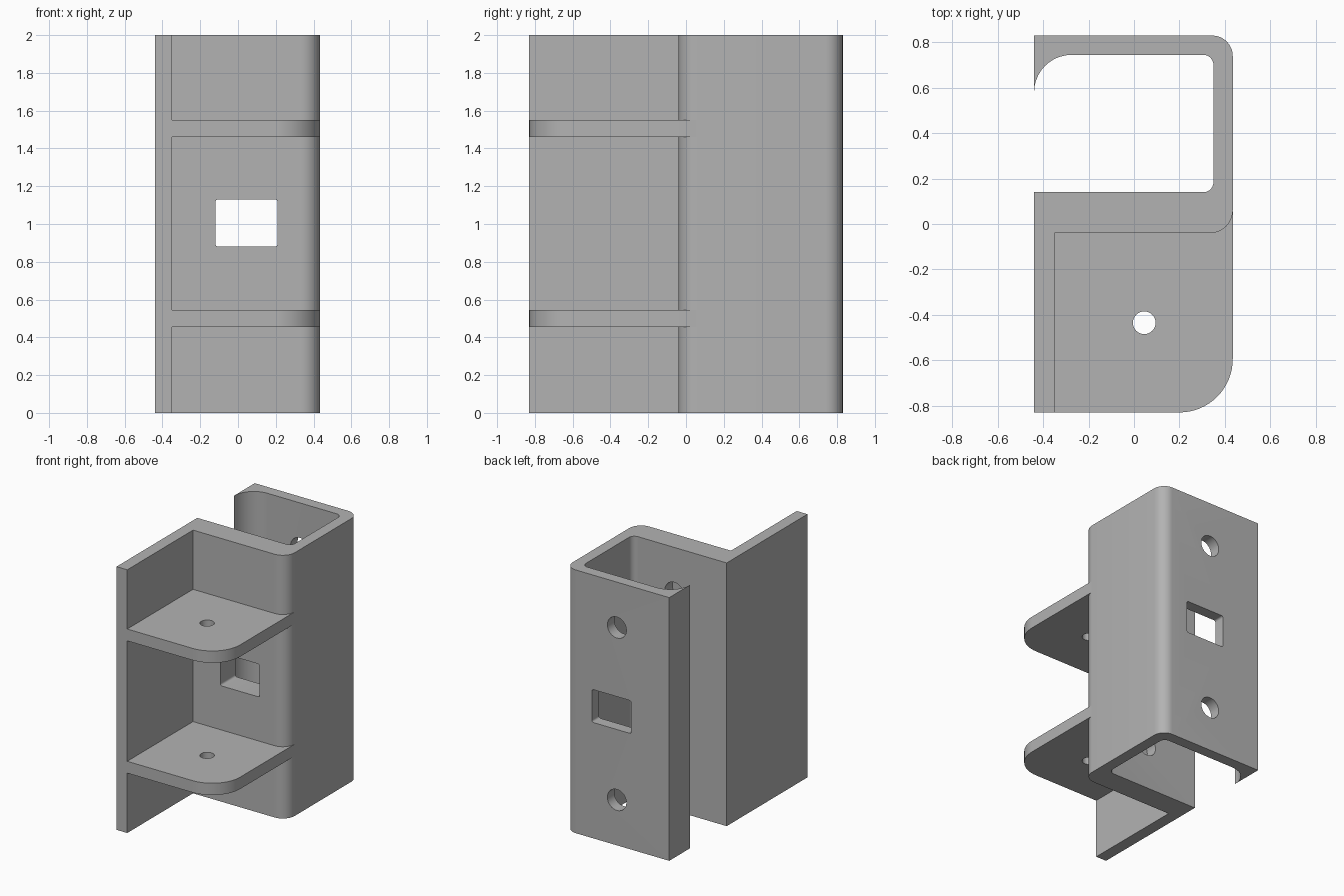
import bpy
import bmesh
import math
from mathutils import Vector

cube = bpy.data.objects.get("Cube")
if cube:
    bpy.data.objects.remove(cube)

grey = bpy.data.materials.new("plain_grey")
grey.use_nodes = True
grey.diffuse_color = (0.45, 0.45, 0.45, 1)
grey.node_tree.nodes["Principled BSDF"].inputs["Base Color"].default_value = grey.diffuse_color


def rounded(corners, steps=10):
    """Outline from (x, y, radius) right-angled corners."""
    out = []
    for i, (x, y, r) in enumerate(corners):
        p = Vector((x, y))
        if r == 0:
            out.append(p)
            continue
        a = (Vector(corners[i - 1][:2]) - p).normalized() * r
        b = (Vector(corners[(i + 1) % len(corners)][:2]) - p).normalized() * r
        for k in range(steps + 1):
            t = math.pi / 2 * k / steps
            out.append(p + a * (1 - math.sin(t)) + b * (1 - math.cos(t)))
    return out


def circle(x, y, r, sides=32):
    return [Vector((x + r * math.cos(math.tau * k / sides),
                    y + r * math.sin(math.tau * k / sides))) for k in range(sides)]


def prism(name, outline, low, high, lying=False):
    """Extrude an outline along z, or along -y when lying."""
    bm = bmesh.new()
    face = bm.faces.new([bm.verts.new((p.x, p.y, low)) for p in outline])
    top = bmesh.ops.extrude_face_region(bm, geom=[face])["geom"]
    verts = [v for v in top if isinstance(v, bmesh.types.BMVert)]
    bmesh.ops.translate(bm, vec=(0, 0, high - low), verts=verts)
    if lying:
        for v in bm.verts:
            v.co = (v.co.x, -v.co.z, v.co.y)
    bmesh.ops.recalc_face_normals(bm, faces=bm.faces)
    mesh = bpy.data.meshes.new(name)
    bm.to_mesh(mesh)
    bm.free()
    mesh.materials.append(grey)
    obj = bpy.data.objects.new(name, mesh)
    bpy.context.collection.objects.link(obj)
    return obj


def cut(target, cutter):
    cutter.hide_render = True
    mod = target.modifiers.new("cut", 'BOOLEAN')
    mod.operation = 'DIFFERENCE'
    mod.solver = 'EXACT'
    mod.object = cutter
    bpy.context.view_layer.objects.active = target
    bpy.ops.object.modifier_apply(modifier=mod.name)
    bpy.data.objects.remove(cutter)


# Full-height folded bracket section with a hooked lip at the back
section = rounded([
    (-0.44, -0.83, 0), (-0.35, -0.83, 0), (-0.35, -0.04, 0),
    (0.435, -0.04, 0.1), (0.435, 0.83, 0.09), (-0.44, 0.83, 0),
    (-0.44, 0.579, 0), (-0.44, 0.745, 0.165), (0.35, 0.745, 0.045),
    (0.35, 0.14, 0.045), (-0.44, 0.14, 0)])
bracket = prism("bracket_body", section, 0, 2)

# Rectangular slot through both the back wall and the middle web
slot = rounded([(-0.12, 0.88, 0.015), (0.21, 0.88, 0.015),
                (0.21, 1.13, 0.015), (-0.12, 1.13, 0.015)], 4)
cut(bracket, prism("slot_cutter", slot, -1, 1, lying=True))

# Bolt holes through the back wall, ending blind in the web
for z in (0.345, 1.655):
    cut(bracket, prism("bolt_cutter", circle(0, z, 0.08), -1, -0.05, lying=True))

# Two shelves with a rounded outer corner and a pin hole
parts = [bracket]
shelf_outline = rounded([(-0.35, -0.83, 0), (0.435, -0.83, 0.235),
                         (0.435, 0.055, 0), (-0.35, 0.055, 0)], 16)
for name, z in (("lower_shelf", 0.455), ("upper_shelf", 1.46)):
    shelf = prism(name, shelf_outline, z, z + 0.09)
    cut(shelf, prism("pin_cutter", circle(0.045, -0.435, 0.05), z - 0.1, z + 0.2))
    parts.append(shelf)

# Smooth the rounded corners and keep the folds sharp
bpy.ops.object.select_all(action='DESELECT')
for part in parts:
    part.select_set(True)
bpy.context.view_layer.objects.active = bracket
bpy.ops.object.shade_smooth_by_angle(angle=math.radians(30))
